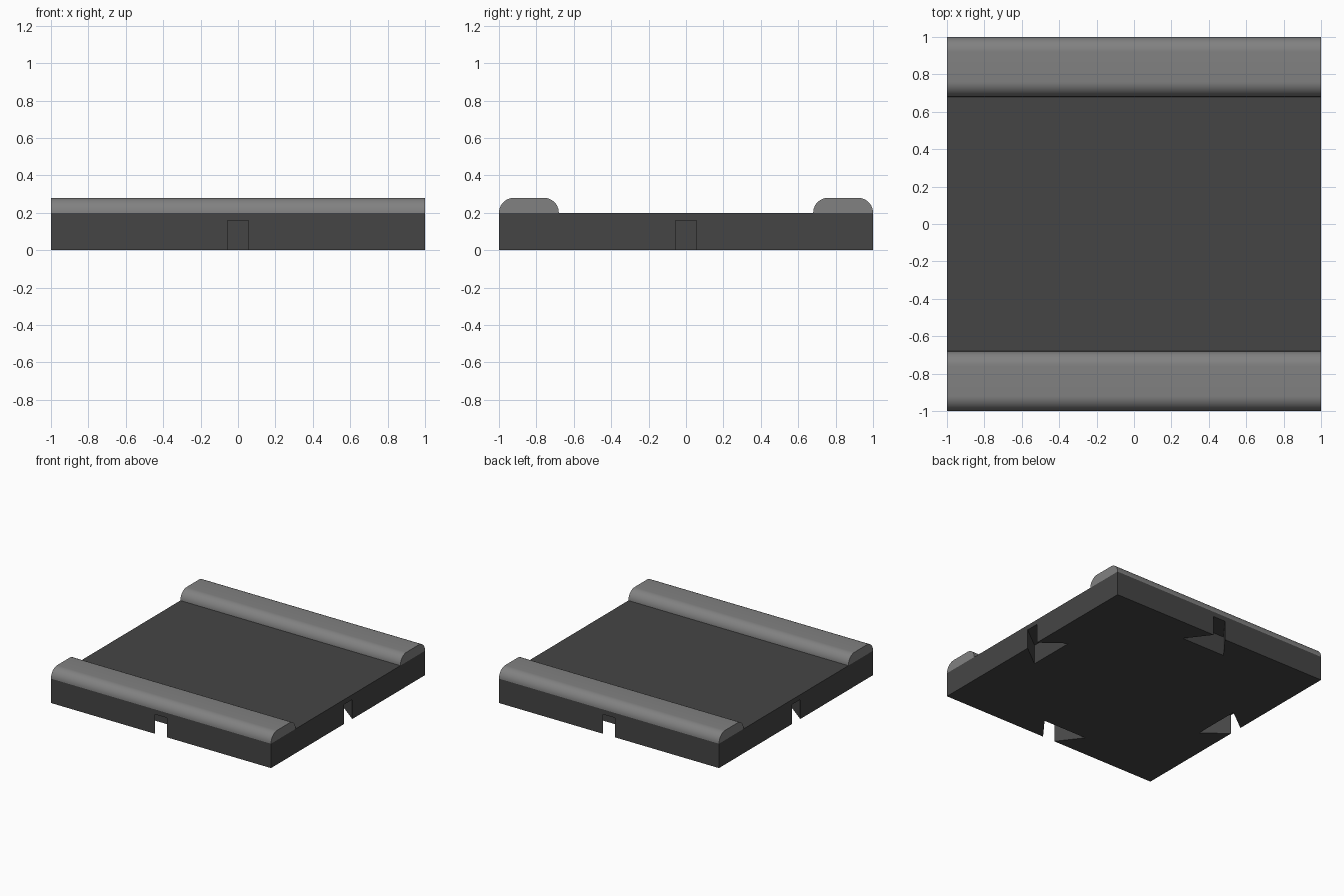
import bpy, bmesh, math
from mathutils import Matrix, Vector

if "Cube" in bpy.data.objects:
    bpy.data.objects.remove(bpy.data.objects["Cube"])


def material(name, value):
    m = bpy.data.materials.new(name)
    m.diffuse_color = (value, value, value, 1)
    m.use_nodes = True
    m.node_tree.nodes["Principled BSDF"].inputs["Base Color"].default_value = m.diffuse_color
    return m


def extruded(name, outlines, offset, mat=None):
    """Object made of closed outlines, each pushed along offset."""
    bm = bmesh.new()
    for pts in outlines:
        face = bm.faces.new([bm.verts.new(p) for p in pts])
        new = bmesh.ops.extrude_face_region(bm, geom=[face], use_keep_orig=True)["geom"]
        bmesh.ops.translate(bm, vec=offset,
                            verts=[v for v in new if isinstance(v, bmesh.types.BMVert)])
    bmesh.ops.recalc_face_normals(bm, faces=bm.faces)
    mesh = bpy.data.meshes.new(name)
    bm.to_mesh(mesh)
    bm.free()
    ob = bpy.data.objects.new(name, mesh)
    bpy.context.collection.objects.link(ob)
    if mat:
        mesh.materials.append(mat)
    return ob


dark = material("dark_grey", 0.06)
light = material("mid_grey", 0.22)

# square base slab
slab = [(-1, -1, 0), (1, -1, 0), (1, 1, 0), (-1, 1, 0)]
base = extruded("base_tile", [slab], (0, 0, 0.2), dark)

# dovetail clip sockets under the middle of each side
half_mouth, half_back, mouth, back = 0.055, 0.20, 1.0, 0.81
flare = (half_back - half_mouth) / (mouth - back)
over = 0.02                      # cutter runs a little past the edge
tip = half_mouth - flare * over
dovetail = [(mouth + over, -tip), (mouth + over, tip), (back, half_back), (back, -half_back)]
sockets = []
for i in range(4):
    rot = Matrix.Rotation(i * math.pi / 2, 3, "Z")
    sockets.append([rot @ Vector((x, y, -0.1)) for x, y in dovetail])
cutter = extruded("socket_cutter", sockets, (0, 0, 0.26))
cutter.hide_render = True

cut = base.modifiers.new("sockets", "BOOLEAN")
cut.operation = "DIFFERENCE"
cut.solver = "EXACT"
cut.object = cutter
bpy.context.view_layer.objects.active = base
bpy.ops.object.modifier_apply(modifier=cut.name)
bpy.data.objects.remove(cutter)

# rounded rails along the front and back edges
r, steps = 0.08, 12
for name, side in (("front_rail", -1), ("back_rail", 1)):
    profile = []
    for centre, start in ((0.92, 0), (0.76, math.pi / 2)):
        for k in range(steps + 1):
            a = start + k / steps * math.pi / 2
            profile.append((-1, side * (centre + r * math.cos(a)), 0.2 + r * math.sin(a)))
    rail = extruded(name, [profile], (2, 0, 0), light)
    bpy.ops.object.select_all(action="DESELECT")
    rail.select_set(True)
    bpy.context.view_layer.objects.active = rail
    bpy.ops.object.shade_smooth_by_angle(angle=math.radians(30))
